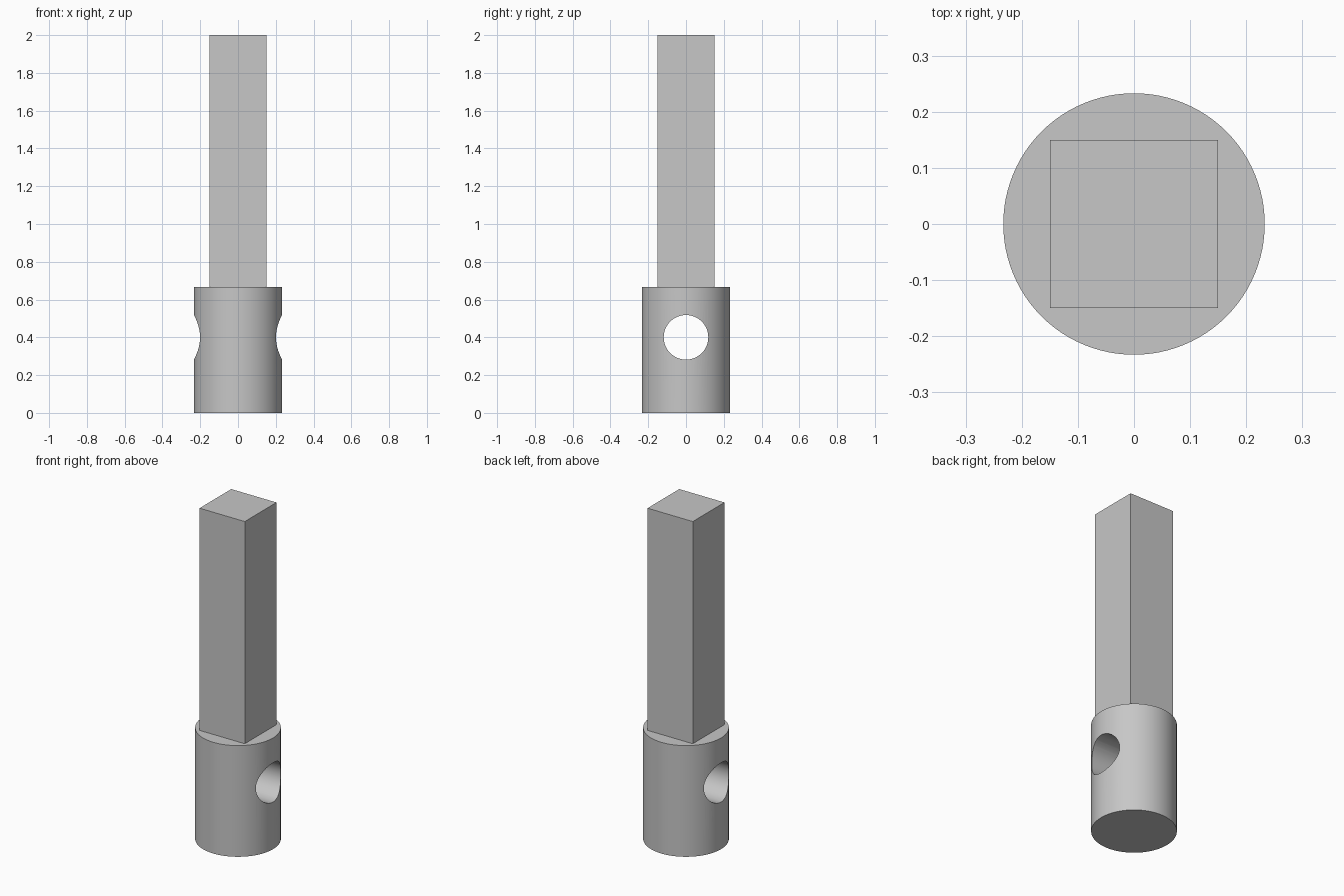
import bpy
import math

cube = bpy.data.objects.get("Cube")
if cube:
    bpy.data.objects.remove(cube, do_unlink=True)

COLLAR_RADIUS = 0.233
COLLAR_HEIGHT = 0.667
HOLE_RADIUS = 0.118
HOLE_HEIGHT = 0.4
SHANK_WIDTH = 0.3
TOP = 2.0

# One plain grey metal
steel = bpy.data.materials.new("grey_steel")
steel.use_nodes = True
grey = (0.57, 0.57, 0.57, 1)
steel.diffuse_color = grey
steel.node_tree.nodes["Principled BSDF"].inputs["Base Color"].default_value = grey


def finish(name):
    obj = bpy.context.object
    obj.name = name
    obj.data.materials.append(steel)
    return obj


# Square shank standing on the collar
shank_height = TOP - COLLAR_HEIGHT
bpy.ops.mesh.primitive_cube_add(size=1, location=(0, 0, COLLAR_HEIGHT + shank_height / 2))
shank = finish("square_shank")
shank.scale = (SHANK_WIDTH, SHANK_WIDTH, shank_height)
bpy.ops.object.transform_apply(location=False, rotation=False, scale=True)

# Sideways cutter for the cross hole
bpy.ops.mesh.primitive_cylinder_add(vertices=64, radius=HOLE_RADIUS, depth=1,
                                    location=(0, 0, HOLE_HEIGHT),
                                    rotation=(0, math.pi / 2, 0))
cutter = finish("hole_cutter")
cutter.hide_render = True

# Round collar drilled from side to side
bpy.ops.mesh.primitive_cylinder_add(vertices=96, radius=COLLAR_RADIUS, depth=COLLAR_HEIGHT,
                                    location=(0, 0, COLLAR_HEIGHT / 2))
collar = finish("round_collar")
drill = collar.modifiers.new("cross_hole", "BOOLEAN")
drill.operation = "DIFFERENCE"
drill.solver = "EXACT"
drill.object = cutter
bpy.ops.object.modifier_apply(modifier=drill.name)
bpy.data.objects.remove(cutter, do_unlink=True)
bpy.ops.object.shade_smooth_by_angle(angle=math.radians(30))
